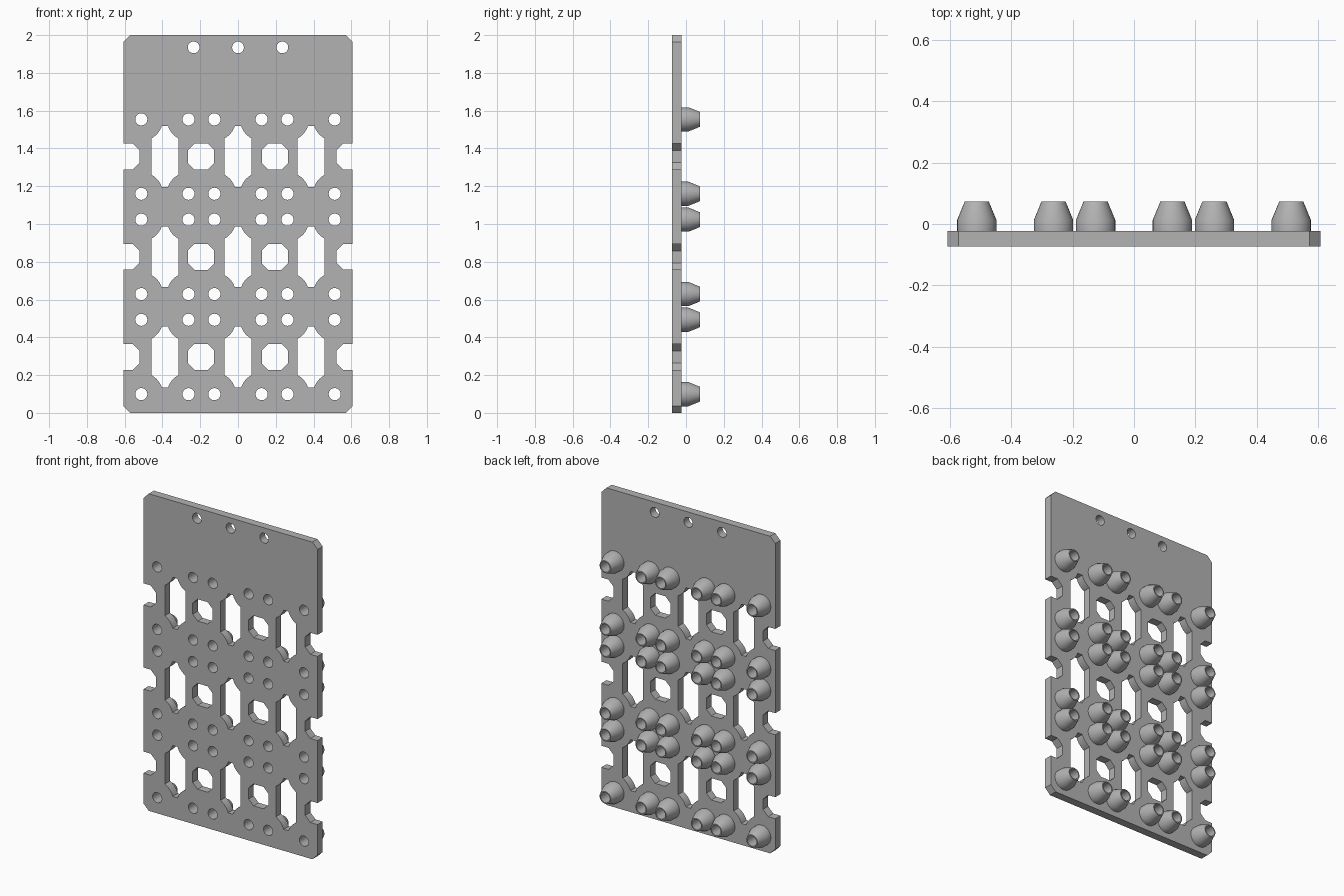
import bpy
import bmesh
from math import cos, sin, pi, atan2, radians
from mathutils import Matrix, Vector

cube = bpy.data.objects.get("Cube")
if cube:
    bpy.data.objects.remove(cube, do_unlink=True)

HALF_W, HEIGHT = 0.607, 2.0
FRONT, PLATE_BACK, TIP = -0.074, -0.023, 0.074
HOLE_R, SEGS = 0.032, 32
COLUMNS = [s * x for x in (0.125, 0.262, 0.512) for s in (-1, 1)]
CELLS = (0.296, 0.826, 1.357)        # heights of the three cutout rows
ROW_OFFSET = 0.197                   # boss rows above and below each cell

grey = bpy.data.materials.new("plain grey")
grey.use_nodes = True
grey.diffuse_color = (0.45, 0.45, 0.45, 1)
grey.node_tree.nodes["Principled BSDF"].inputs["Base Color"].default_value = grey.diffuse_color


def smooth(obj):
    bpy.ops.object.select_all(action='DESELECT')
    obj.select_set(True)
    bpy.context.view_layer.objects.active = obj
    bpy.ops.object.shade_smooth_by_angle(angle=radians(25))


def circle(x, z, r):
    return [(x + r * cos(2 * pi * i / SEGS), z + r * sin(2 * pi * i / SEGS)) for i in range(SEGS)]


def octagon(x, z, half, cut):
    a, b = half, half - cut
    return [(x + u, z + v) for u, v in
            ((a, -b), (a, b), (b, a), (-b, a), (-a, b), (-a, -b), (-b, -a), (b, -a))]


def slot(x, z):
    """Tall slot whose ends curve around the neighbouring bosses."""
    cx, r = 0.125, 0.114
    start = atan2(0.093 - ROW_OFFSET, 0.069 - cx)
    end = atan2(0.161 - ROW_OFFSET, 0.018 - cx)
    quarter = [(cx + r * cos(t), ROW_OFFSET + r * sin(t))
               for t in (start + (end - start) * i / 8 for i in range(9))]
    top = quarter + [(-u, v) for u, v in reversed(quarter)]
    return [(x + u, z + v) for u, v in top + [(-u, -v) for u, v in top]]


# Outer outline: chamfered corners and side notches, mirrored left to right
corner = 0.036
side = [(HALF_W - corner, 0), (HALF_W, corner)]
for c in CELLS:
    half, depth, cut = 0.068, 0.521, 0.036
    notch = [(HALF_W, half), (depth + cut, half), (depth, half - cut)]
    side += [(u, c - v) for u, v in notch] + [(u, c + v) for u, v in reversed(notch)]
side += [(HALF_W, HEIGHT - corner), (HALF_W - corner, HEIGHT)]
loops = [side + [(-u, v) for u, v in reversed(side)]]

# Openings through the plate
boss_spots = [(x, c + s * ROW_OFFSET) for c in CELLS for s in (-1, 1) for x in COLUMNS]
loops += [circle(x, z, HOLE_R) for x, z in boss_spots]
loops += [circle(x, 1.935, 0.031) for x in (-0.235, 0, 0.235)]
for c in CELLS:
    loops += [slot(x, c) for x in (-0.387, 0, 0.387)]
    loops += [octagon(x, c, 0.069, 0.034) for x in (-0.195, 0.195)]

# Plate: filled, extruded outline
curve = bpy.data.curves.new("plate", 'CURVE')
curve.dimensions = '2D'
curve.fill_mode = 'BOTH'
curve.extrude = (PLATE_BACK - FRONT) / 2
for loop in loops:
    spline = curve.splines.new('POLY')
    spline.points.add(len(loop) - 1)
    for p, (u, v) in zip(spline.points, loop):
        p.co = (u, v, 0, 1)
    spline.use_cyclic_u = True
plate = bpy.data.objects.new("plate", curve)
bpy.context.collection.objects.link(plate)
plate.rotation_euler.x = pi / 2
plate.location.y = (FRONT + PLATE_BACK) / 2
bpy.ops.object.select_all(action='DESELECT')
plate.select_set(True)
bpy.context.view_layer.objects.active = plate
bpy.ops.object.convert(target='MESH')
plate = bpy.context.object
bm = bmesh.new()
bm.from_mesh(plate.data)
bmesh.ops.remove_doubles(bm, verts=bm.verts, dist=0.0001)
bmesh.ops.recalc_face_normals(bm, faces=bm.faces)
bm.to_mesh(plate.data)
bm.free()
plate.data.materials.clear()
plate.data.materials.append(grey)
smooth(plate)

# Boss: hollow tapered post turned around the y axis, shared by every spot
profile = [(HOLE_R, PLATE_BACK), (HOLE_R, TIP), (0.039, TIP), (0.064, 0.013), (0.064, PLATE_BACK)]
bm = bmesh.new()
rings = []
for r, y in profile:
    rings.append([bm.verts.new((u, y, v)) for u, v in circle(0, 0, r)])
for a, b in zip(rings, rings[1:]):
    for i in range(SEGS):
        j = (i + 1) % SEGS
        bm.faces.new((a[i], a[j], b[j], b[i]))
bmesh.ops.recalc_face_normals(bm, faces=bm.faces)
# Make sure the tip rim faces outward
if next(f for f in bm.faces if all(abs(v.co.y - TIP) < 1e-5 for v in f.verts)).normal.y < 0:
    bmesh.ops.reverse_faces(bm, faces=bm.faces)
boss_mesh = bpy.data.meshes.new("boss")
bm.to_mesh(boss_mesh)
bm.free()
boss_mesh.materials.append(grey)
for n, (x, z) in enumerate(boss_spots):
    boss = bpy.data.objects.new(f"boss_{n + 1}", boss_mesh)
    boss.location = (x, 0, z)
    bpy.context.collection.objects.link(boss)
    if n == 0:
        smooth(boss)
